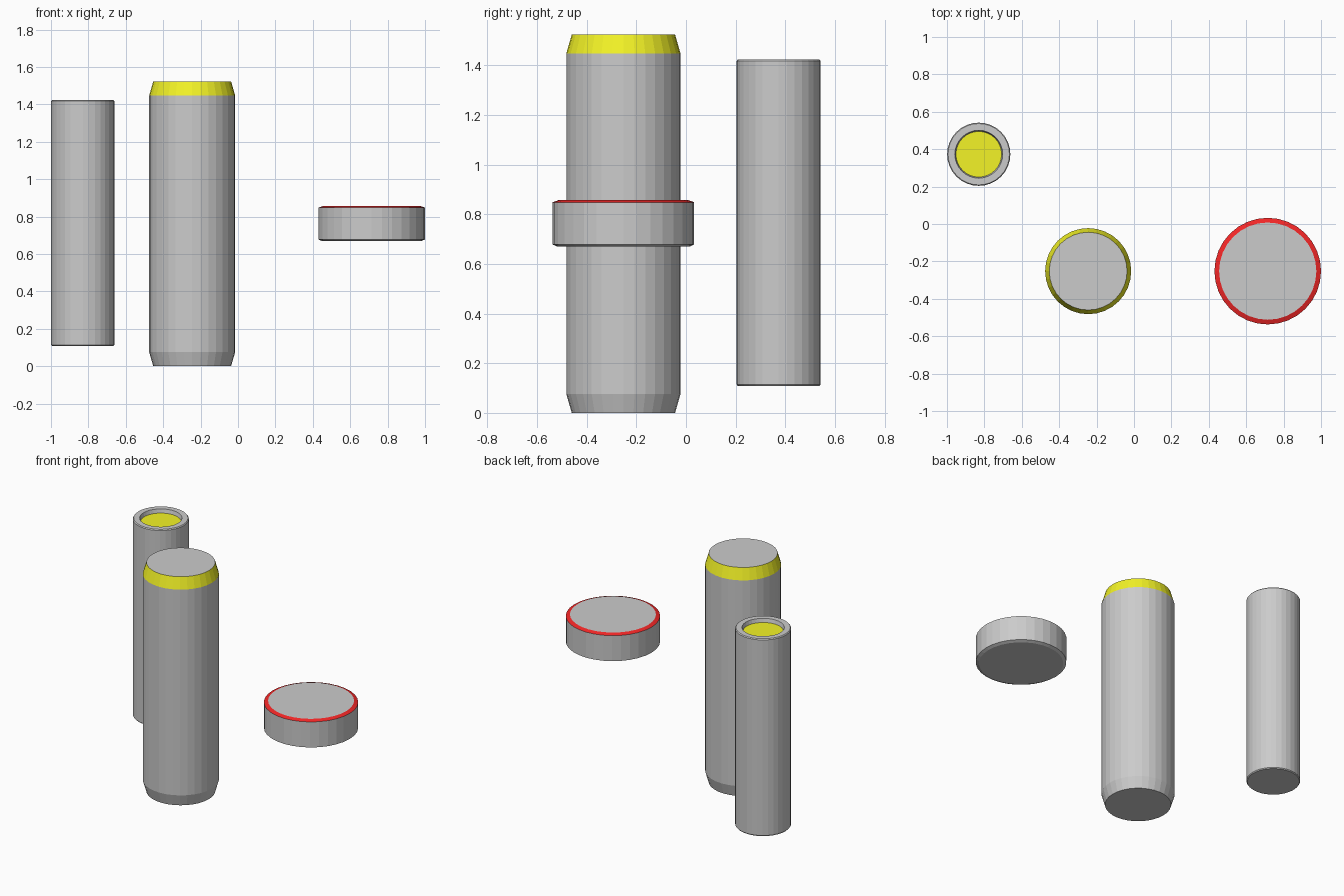
import bpy, bmesh, math

if "Cube" in bpy.data.objects:
    bpy.data.objects.remove(bpy.data.objects["Cube"])

SIDES = 32


def colour(name, rgb):
    m = bpy.data.materials.new(name)
    m.diffuse_color = (*rgb, 1)
    m.use_nodes = True
    m.node_tree.nodes["Principled BSDF"].inputs["Base Color"].default_value = m.diffuse_color
    return m


def lathe(name, centre, profile, mat=None, coloured=()):
    """Revolve (radius, z) points, cap both ends; tint the listed bands.
    Band i joins points i and i+1; band len(profile)-1 is the end cap."""
    bm = bmesh.new()
    rings = []
    for r, z in profile:
        rings.append([bm.verts.new((r * math.cos(2 * math.pi * i / SIDES),
                                    r * math.sin(2 * math.pi * i / SIDES), z))
                      for i in range(SIDES)])
    for b, (lo, hi) in enumerate(zip(rings, rings[1:])):
        for i in range(SIDES):
            j = (i + 1) % SIDES
            f = bm.faces.new((lo[i], lo[j], hi[j], hi[i]))
            f.material_index = int(b in coloured)
    bm.faces.new(rings[0][::-1])
    bm.faces.new(rings[-1]).material_index = int(len(profile) - 1 in coloured)
    me = bpy.data.meshes.new(name)
    bm.to_mesh(me)
    bm.free()
    if mat:
        me.materials.append(grey)
        me.materials.append(mat)
    ob = bpy.data.objects.new(name, me)
    ob.location = (*centre, 0)
    bpy.context.collection.objects.link(ob)
    return ob


grey = colour("grey", (0.8, 0.8, 0.8))
yellow = colour("yellow", (0.9, 0.9, 0.02))
red = colour("red", (0.9, 0.02, 0.02))

# Large tube: chamfered ends, yellow upper chamfer
lathe("large_cylinder", (-0.245, -0.252),
      [(0.208, 0), (0.23, 0.076), (0.23, 1.447), (0.208, 1.523)],
      yellow, {2})

# Slim tube: softened edges, shallow recess with yellow floor
lathe("slim_tube", (-0.83, 0.373),
      [(0.164, 0.108), (0.169, 0.114), (0.169, 1.417), (0.164, 1.423),
       (0.128, 1.423), (0.122, 1.398)],
      yellow, {5})

# Round cap: thin bevels, red upper bevel
lathe("round_cap", (0.715, -0.252),
      [(0.265, 0.669), (0.285, 0.678), (0.285, 0.848), (0.260, 0.857)],
      red, {2})
